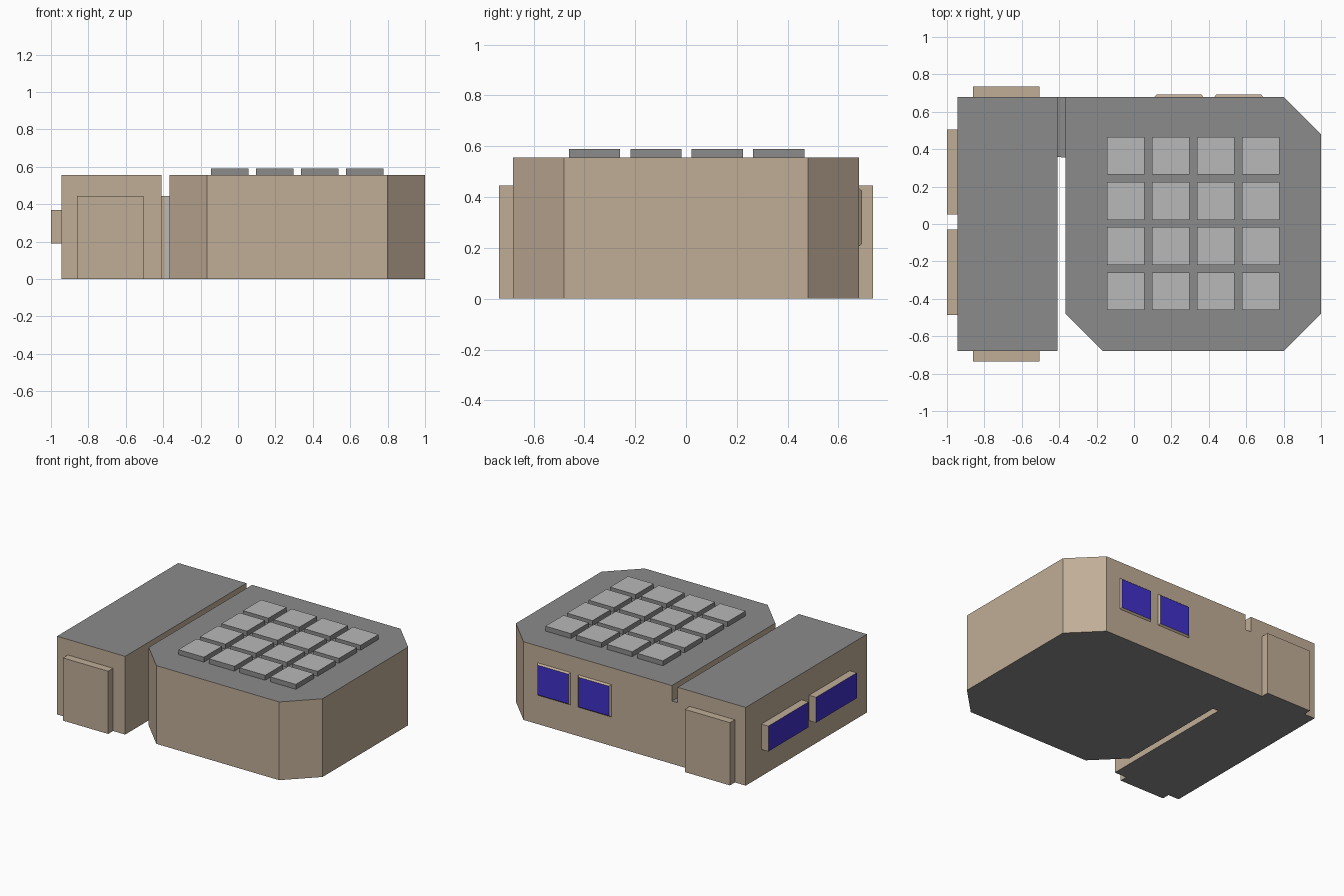
import bpy, bmesh
from mathutils import Vector

if "Cube" in bpy.data.objects:
    bpy.data.objects.remove(bpy.data.objects["Cube"])


def material(name, rgb):
    m = bpy.data.materials.new(name)
    m.diffuse_color = (*rgb, 1)
    m.use_nodes = True
    m.node_tree.nodes["Principled BSDF"].inputs["Base Color"].default_value = m.diffuse_color
    return m


TAN = material("tan_wall", (0.53, 0.42, 0.31))
ROOF = material("dark_grey", (0.26, 0.26, 0.26))
LIGHT = material("light_grey", (0.48, 0.48, 0.48))
BLUE = material("blue_glass", (0.05, 0.03, 0.58))


def prism(name, outline, z0, z1, base, accent=None, directions=()):
    """Extrude an outline; faces pointing along a given direction get the accent."""
    bm = bmesh.new()
    face = bm.faces.new([bm.verts.new((x, y, z0)) for x, y in outline])
    ext = bmesh.ops.extrude_face_region(bm, geom=[face])
    top = [v for v in ext["geom"] if isinstance(v, bmesh.types.BMVert)]
    bmesh.ops.translate(bm, verts=top, vec=(0, 0, z1 - z0))
    bmesh.ops.recalc_face_normals(bm, faces=bm.faces)
    bm.normal_update()
    for f in bm.faces:
        if any(f.normal.dot(Vector(d)) > 0.95 for d in directions):
            f.material_index = 1
    mesh = bpy.data.meshes.new(name)
    bm.to_mesh(mesh)
    bm.free()
    mesh.materials.append(base)
    if accent:
        mesh.materials.append(accent)
    ob = bpy.data.objects.new(name, mesh)
    bpy.context.collection.objects.link(ob)
    return ob


def box(name, x0, x1, y0, y1, z0, z1, *mats):
    return prism(name, [(x0, y0), (x1, y0), (x1, y1), (x0, y1)], z0, z1, *mats)


UP, DOWN, LEFT, BACK = (0, 0, 1), (0, 0, -1), (-1, 0, 0), (0, 1, 0)
CAPS = (UP, DOWN)
H = 0.555

# Main hall with three cut corners, and the long side wing
prism("main_hall", [(-0.165, -0.68), (0.8, -0.68), (1, -0.48), (1, 0.48),
                    (0.8, 0.68), (-0.365, 0.68), (-0.365, -0.48)],
      0, H, TAN, ROOF, CAPS)
box("side_wing", -0.945, -0.41, -0.68, 0.68, 0, H, TAN, ROOF, CAPS)

# Lower link between the two, with a pale strip facing the alley
box("link_block", -0.41, -0.365, 0.357, 0.68, 0, 0.445, TAN, ROOF, CAPS)
box("link_strip", -0.39, -0.367, 0.355, 0.357, 0, 0.445, LIGHT)

# Door blocks at both ends of the wing
for side, y0, y1 in (("front", -0.735, -0.68), ("back", 0.68, 0.735)):
    box(side + "_door", -0.86, -0.505, y0, y1, 0, 0.445, TAN, ROOF, (DOWN,))

# Projecting windows on the left of the wing
for i, (y0, y1) in enumerate(((-0.487, -0.03), (0.052, 0.505))):
    box(f"left_window_{i + 1}", -1, -0.945, y0, y1, 0.19, 0.37, TAN, BLUE, (LEFT,))

# Back windows: shallow tapered frames with blue glass
for i, x in enumerate((0.24, 0.56)):
    w = box(f"back_window_{i + 1}", x - 0.13, x + 0.13, 0.68, 0.692,
            0.205, 0.435, TAN, BLUE, (BACK,))
    for v in w.data.vertices:
        if v.co.y > 0.685:
            v.co.x += 0.01 if v.co.x < x else -0.01
            v.co.z += 0.01 if v.co.z < 0.3 else -0.01

# Roof panel grid
for i in range(4):
    for j in range(4):
        x, y = -0.045 + 0.2407 * i, -0.36 + 0.2417 * j
        box(f"roof_panel_{i + 1}_{j + 1}", x - 0.1, x + 0.1, y - 0.101, y + 0.101,
            H, 0.59, ROOF, LIGHT, (UP,))
